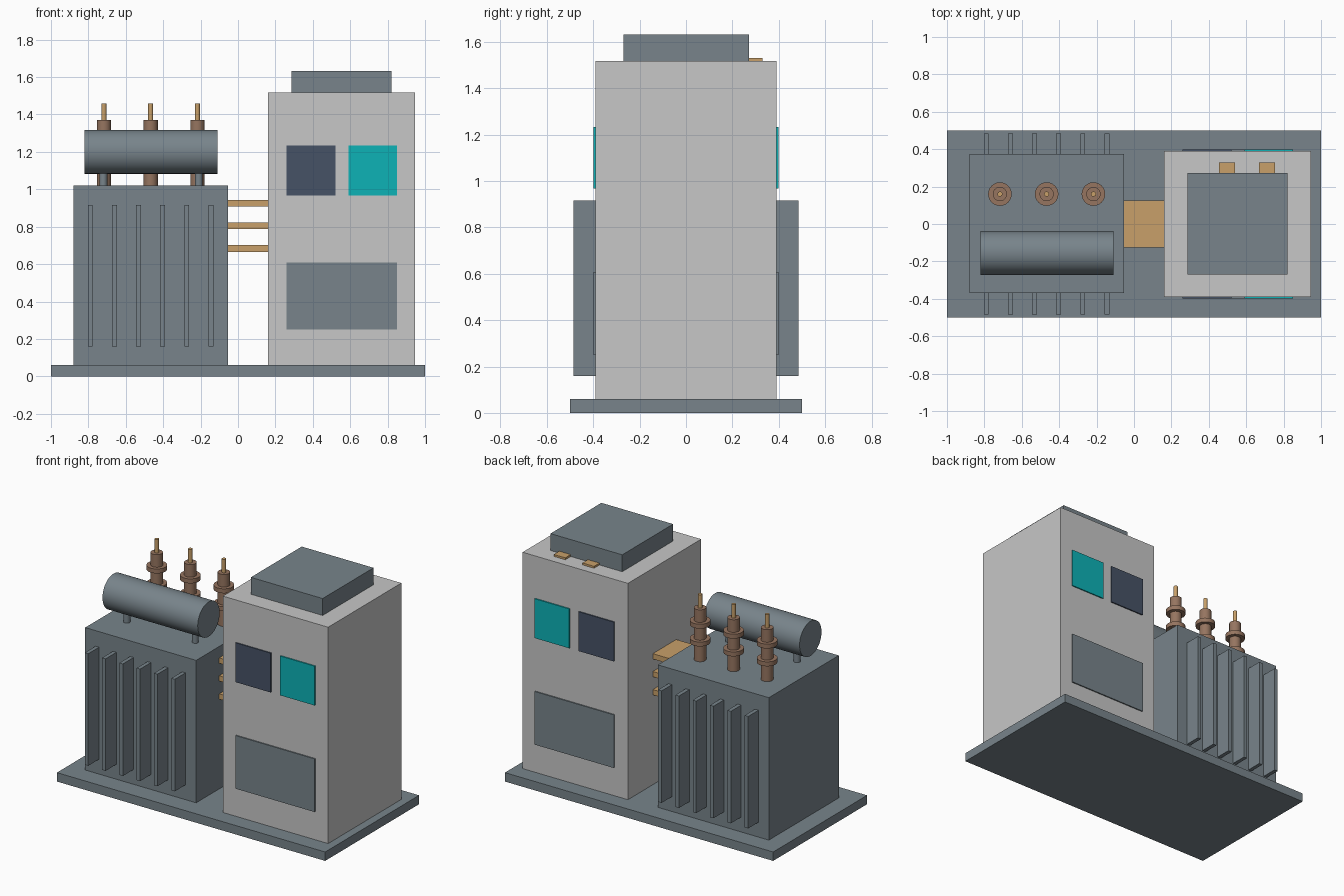
import bpy
import math

if "Cube" in bpy.data.objects:
    bpy.data.objects.remove(bpy.data.objects["Cube"])


def material(name, rgb):
    m = bpy.data.materials.new(name)
    m.diffuse_color = (*rgb, 1)
    m.use_nodes = True
    m.node_tree.nodes["Principled BSDF"].inputs["Base Color"].default_value = m.diffuse_color
    return m


STEEL = material("steel grey", (0.188, 0.231, 0.258))
WHITE = material("light grey", (0.571, 0.571, 0.571))
NAVY = material("dark navy", (0.061, 0.084, 0.133))
TEAL = material("teal", (0.004, 0.445, 0.468))
COPPER = material("copper", (0.578, 0.352, 0.144))
BROWN = material("brown ceramic", (0.305, 0.178, 0.117))


def box(name, x, y, z, mat):
    """Box from (min, max) ranges on each axis."""
    bpy.ops.mesh.primitive_cube_add(size=1, location=[(a + b) / 2 for a, b in (x, y, z)])
    o = bpy.context.object
    o.name = name
    o.scale = [b - a for a, b in (x, y, z)]
    bpy.ops.object.transform_apply(location=False, rotation=False, scale=True)
    o.data.materials.append(mat)
    return o


def cylinder(name, center, radius, length, mat, sides=32, along_x=False):
    rot = (0, math.pi / 2, 0) if along_x else (0, 0, 0)
    bpy.ops.mesh.primitive_cylinder_add(vertices=sides, radius=radius, depth=length,
                                        location=center, rotation=rot)
    o = bpy.context.object
    o.name = name
    o.data.materials.append(mat)
    bpy.ops.object.shade_smooth_by_angle(angle=math.radians(40))
    return o


def post(name, x, y, z0, z1, radius, mat):
    return cylinder(name, (x, y, (z0 + z1) / 2), radius, z1 - z0, mat, 24)


# Base plate and transformer tank
box("base_plate", (-1, 1), (-0.5, 0.5), (0, 0.06), STEEL)
box("tank", (-0.88, -0.053), (-0.37, 0.375), (0.06, 1.02), STEEL)

# Cooling fins on the front and back of the tank
for i in range(6):
    x = -0.79 + i * 0.129
    for s in (-1, 1):
        y = sorted((s * 0.36, s * 0.485))
        box("cooling_fin", (x - 0.013, x + 0.013), y, (0.16, 0.915), STEEL)

# Oil conservator drum on two legs
cylinder("conservator", (-0.465, -0.155, 1.2), 0.117, 0.71, STEEL, 48, True)
for x in (-0.72, -0.21):
    post("conservator_leg", x, -0.155, 1.01, 1.12, 0.021, STEEL)

# Bushings: insulator, sheds and terminal rod
for x in (-0.717, -0.467, -0.217):
    post("bushing_body", x, 0.16, 1.01, 1.37, 0.038, BROWN)
    for z in (1.15, 1.27):
        post("bushing_shed", x, 0.16, z - 0.015, z + 0.015, 0.063, BROWN)
    post("bushing_terminal", x, 0.16, 1.36, 1.46, 0.0135, COPPER)

# Bus bars joining tank and cabinet
for z in (0.683, 0.805, 0.925):
    box("bus_bar", (-0.06, 0.17), (-0.125, 0.125), (z - 0.018, z + 0.018), COPPER)

# Cabinet with roof unit and roof tabs
box("cabinet", (0.16, 0.945), (-0.39, 0.39), (0.06, 1.518), WHITE)
box("roof_unit", (0.285, 0.82), (-0.27, 0.272), (1.515, 1.632), STEEL)
for x in (0.498, 0.712):
    box("roof_tab", (x - 0.043, x + 0.043), (0.26, 0.33), (1.51, 1.531), COPPER)

# Panels on both the front and back of the cabinet
for s in (-1, 1):
    y = sorted((s * 0.3895, s * 0.398))
    box("dark_window", (0.26, 0.522), y, (0.968, 1.233), NAVY)
    box("display_panel", (0.592, 0.85), y, (0.968, 1.233), TEAL)
    box("lower_panel", (0.26, 0.85), y, (0.25, 0.608), STEEL)
